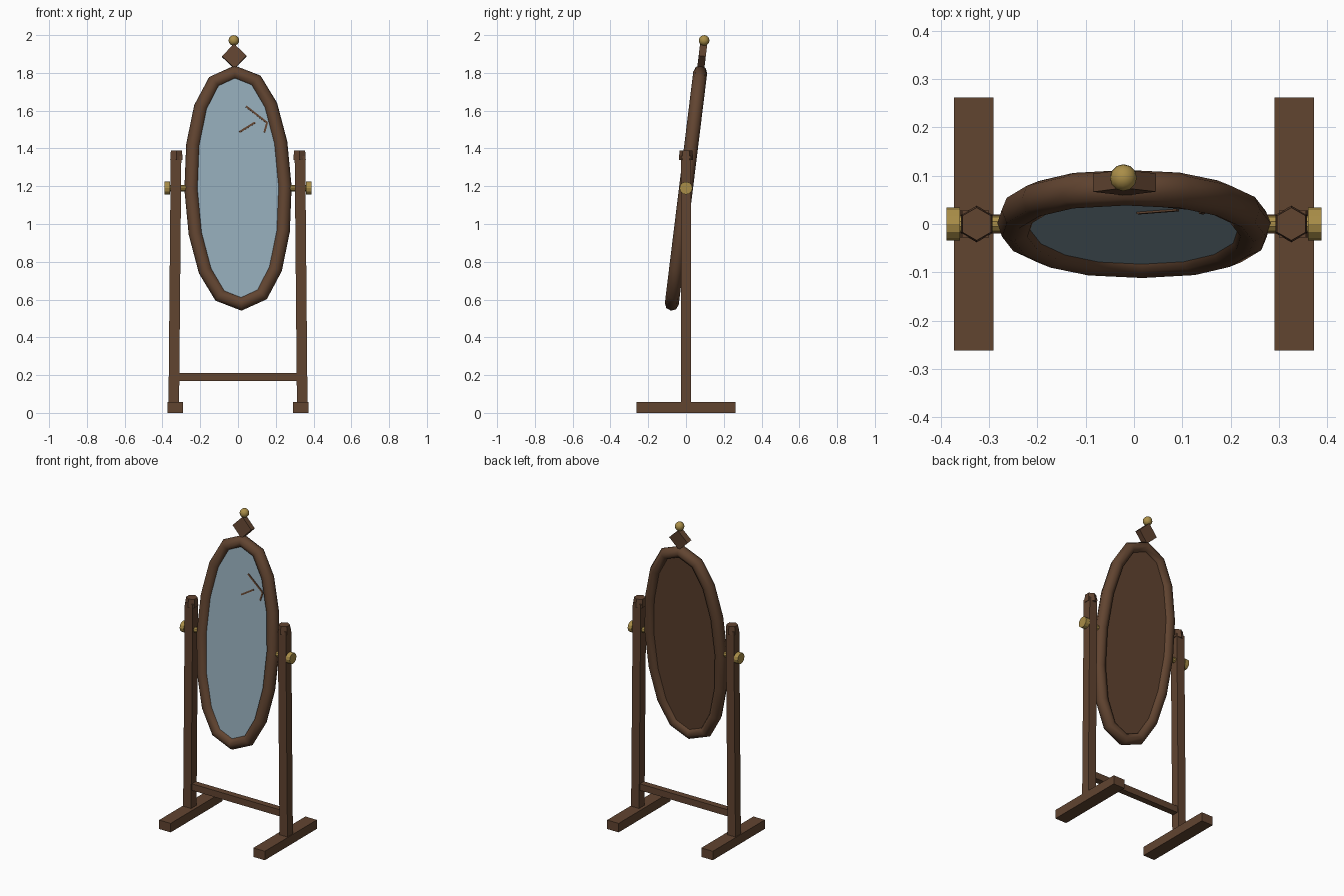
import bpy, bmesh
from math import sin, cos, pi, radians, atan2
from mathutils import Matrix, Vector

cube = bpy.data.objects.get("Cube")
if cube:
    bpy.data.objects.remove(cube, do_unlink=True)


def material(name, rgb):
    m = bpy.data.materials.new(name)
    m.use_nodes = True
    m.diffuse_color = (*rgb, 1)
    bsdf = next(n for n in m.node_tree.nodes if n.type == 'BSDF_PRINCIPLED')
    bsdf.inputs["Base Color"].default_value = (*rgb, 1)
    return m


WOOD = material("dark_wood", (0.12, 0.058, 0.03))
GLASS = material("mirror_glass", (0.29, 0.40, 0.47))
BRASS = material("brass", (0.40, 0.27, 0.065))

# The swinging part leans back and hangs slightly crooked
PIVOT = 1.19
SWING = (Matrix.Translation((0, 0, PIVOT)) @ Matrix.Rotation(radians(-7), 4, 'X')
         @ Matrix.Rotation(radians(-1.6), 4, 'Y'))


def finish(name, bm, mat, matrix=Matrix(), smooth=None):
    bmesh.ops.recalc_face_normals(bm, faces=bm.faces)
    me = bpy.data.meshes.new(name)
    bm.to_mesh(me)
    bm.free()
    me.materials.append(mat)
    ob = bpy.data.objects.new(name, me)
    bpy.context.collection.objects.link(ob)
    ob.matrix_world = matrix
    if smooth:
        bpy.ops.object.select_all(action='DESELECT')
        ob.select_set(True)
        bpy.context.view_layer.objects.active = ob
        bpy.ops.object.shade_smooth_by_angle(angle=radians(smooth))
    return ob


def box(name, size, matrix, mat=WOOD):
    bm = bmesh.new()
    bmesh.ops.create_cube(bm, size=1, matrix=Matrix.Diagonal((*size, 1)))
    return finish(name, bm, mat, matrix)


def cone(name, r1, r2, depth, sides, matrix, mat):
    bm = bmesh.new()
    bmesh.ops.create_cone(bm, cap_ends=True, segments=sides, radius1=r1,
                          radius2=r2, depth=depth)
    return finish(name, bm, mat, matrix)


def at(x, y, z):
    return Matrix.Translation((x, y, z))


# Oval centre line of the frame, broad in the shoulders
SEGMENTS, TUBE = 16, 0.037


def oval(k):
    a = 2 * pi * k / SEGMENTS
    s = sin(a)
    x = 0.247 * abs(s) ** 0.84 * (1 if s > 0 else -1)
    return Vector((x, 0, 0.617 * cos(a)))


path = [oval(k) for k in range(SEGMENTS)]

# Mirror frame: an eight-sided tube swept round the oval
bm = bmesh.new()
rings = []
for k, p in enumerate(path):
    along = (path[(k + 1) % SEGMENTS] - path[k - 1]).normalized()
    out = Vector((-along.z, 0, along.x))
    rings.append([bm.verts.new(p + TUBE * (out * cos(t) + Vector((0, sin(t), 0))))
                  for t in (2 * pi * i / 8 for i in range(8))])
for k in range(SEGMENTS):
    a, b = rings[k], rings[(k + 1) % SEGMENTS]
    for i in range(8):
        j = (i + 1) % 8
        bm.faces.new((a[i], a[j], b[j], b[i]))
finish("mirror_frame", bm, WOOD, SWING, smooth=60)


# Glass and backing board
def oval_plate(name, y, thickness, mat):
    bm = bmesh.new()
    face = bm.faces.new([bm.verts.new(p + Vector((0, y, 0))) for p in path])
    ext = bmesh.ops.extrude_face_region(bm, geom=[face], use_keep_orig=True)
    verts = [v for v in ext["geom"] if isinstance(v, bmesh.types.BMVert)]
    bmesh.ops.translate(bm, verts=verts, vec=(0, thickness, 0))
    finish(name, bm, mat, SWING)


oval_plate("glass", -0.012, 0.008, GLASS)
oval_plate("backing_board", -0.004, 0.018, WOOD)

# Cracks in the glass
cracks = [((0.055, 0.433), (0.163, 0.343)), ((0.016, 0.297), (0.100, 0.346)),
          ((0.164, 0.345), (0.148, 0.292))]
for n, ((x1, z1), (x2, z2)) in enumerate(cracks):
    dx, dz = x2 - x1, z2 - z1
    turn = Matrix.Rotation(-atan2(dz, dx), 4, 'Y')
    box(f"crack_{n + 1}", (Vector((dx, dz)).length, 0.005, 0.01),
        SWING @ at((x1 + x2) / 2, -0.0135, (z1 + z2) / 2) @ turn)

# Crest: diamond block and ball
box("crest_diamond", (0.092, 0.038, 0.092),
    SWING @ at(0, 0, 0.703) @ Matrix.Rotation(pi / 4, 4, 'Y'))
bm = bmesh.new()
bmesh.ops.create_uvsphere(bm, u_segments=12, v_segments=8, radius=0.028)
finish("crest_ball", bm, BRASS, SWING @ at(0, 0, 0.788), smooth=60)

# Stand: foot, leaning post, cap, pivot pin and knob on each side
for side, s in (("left", 1), ("right", -1)):
    box(side + "_foot", (0.081, 0.524, 0.057), at(s * 0.332, 0, 0.0285))
    lean = Matrix.Rotation(-s * 0.009, 4, 'Y')
    box(side + "_post", (0.056, 0.055, 1.31), at(s * 0.334, 0, 0.705) @ lean)
    cone(side + "_post_cap", 0.038, 0.034, 0.052, 6,
         at(s * 0.326, 0, 1.364), WOOD)
    sideways = Matrix.Rotation(s * pi / 2, 4, 'Y')
    cone(side + "_pivot_pin", 0.018, 0.018, 0.11, 10,
         at(s * 0.315, 0, PIVOT) @ sideways, BRASS)
    cone(side + "_knob", 0.034, 0.034, 0.028, 12,
         at(s * 0.374, 0, PIVOT) @ sideways, BRASS)

# Stretcher between the posts
box("stretcher", (0.64, 0.04, 0.042), at(0, 0, 0.191))
